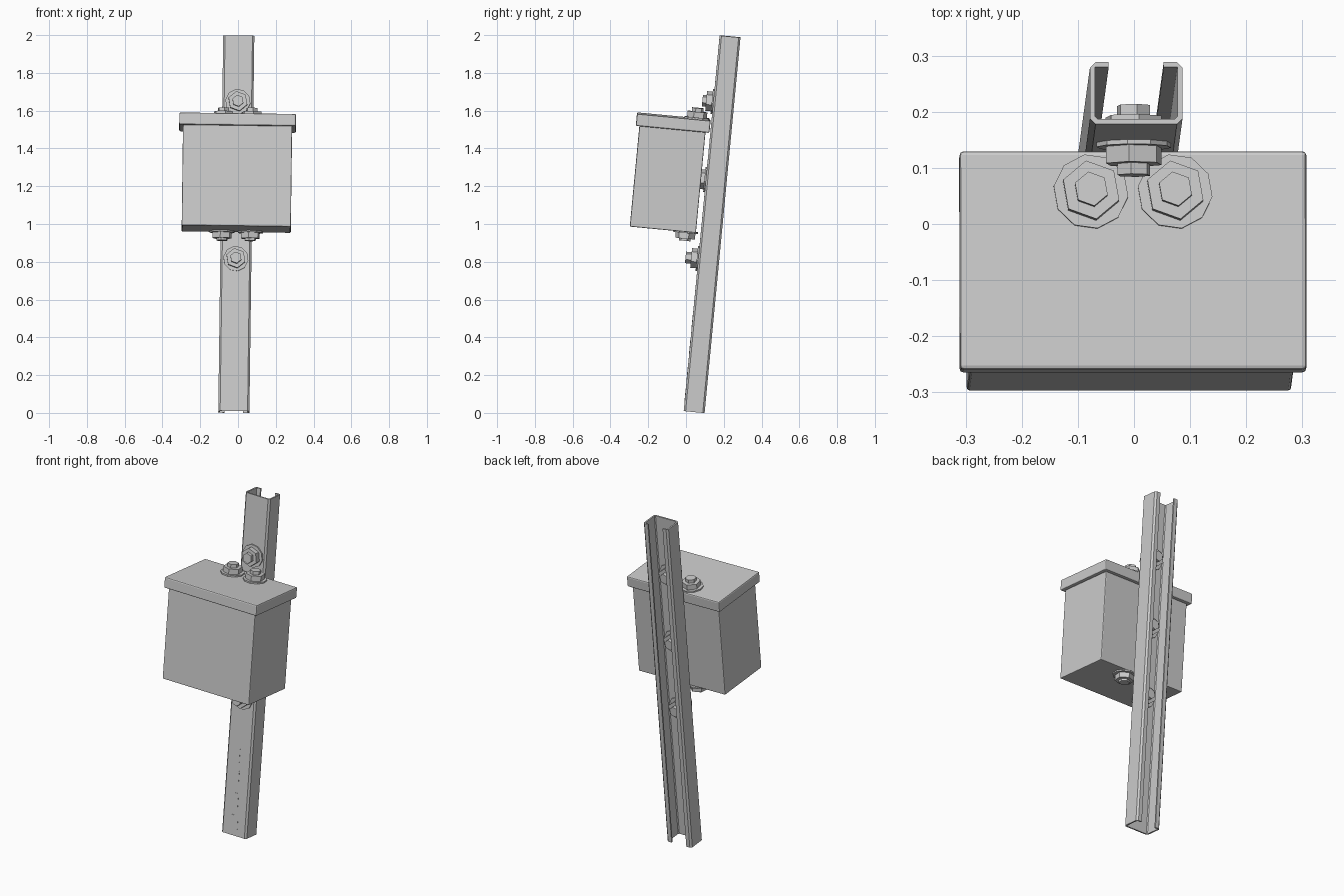
import bpy, bmesh
from math import radians, pi
from mathutils import Matrix, Vector, Euler

cube = bpy.data.objects.get("Cube")
if cube:
    bpy.data.objects.remove(cube)

# One flat grey for everything
grey = bpy.data.materials.new("galvanised grey")
grey.use_nodes = True
colour = (0.6, 0.6, 0.6, 1)
grey.diffuse_color = colour
grey.node_tree.nodes["Principled BSDF"].inputs["Base Color"].default_value = colour

# The whole assembly leans back, and very slightly sideways
LEAN = (Matrix.Translation((-0.022, -0.012, 0.0105))
        @ Euler((radians(-5.46), radians(0.75), 0)).to_matrix().to_4x4())


def finish(name, bm, place=Matrix(), bevel=0):
    bmesh.ops.recalc_face_normals(bm, faces=bm.faces)
    mesh = bpy.data.meshes.new(name)
    bm.to_mesh(mesh)
    bm.free()
    mesh.materials.append(grey)
    ob = bpy.data.objects.new(name, mesh)
    bpy.context.collection.objects.link(ob)
    ob.matrix_world = LEAN @ place
    if bevel:
        mod = ob.modifiers.new("soft_edges", 'BEVEL')
        mod.width = bevel
        mod.segments = 2
    return ob


def box(name, low, high, bevel=0):
    low, high = Vector(low), Vector(high)
    bm = bmesh.new()
    bmesh.ops.create_cube(bm, size=1)
    bmesh.ops.scale(bm, vec=high - low, verts=bm.verts)
    bmesh.ops.translate(bm, vec=(low + high) / 2, verts=bm.verts)
    return finish(name, bm, bevel=bevel)


def prism(name, outline, depth, place=Matrix()):
    """Extrude a closed xy outline along z."""
    bm = bmesh.new()
    face = bm.faces.new([bm.verts.new((x, y, 0)) for x, y in outline])
    grown = bmesh.ops.extrude_face_region(bm, geom=[face])
    top = [v for v in grown["geom"] if isinstance(v, bmesh.types.BMVert)]
    bmesh.ops.translate(bm, vec=(0, 0, depth), verts=top)
    return finish(name, bm, place)


def fastener(name, spot, axis, stud=0.02):
    """Washer, hex nut and hex stud end stacked along an axis."""
    turn = Vector(axis).to_track_quat('Z', 'Y').to_matrix().to_4x4()
    place = Matrix.Translation(spot) @ turn
    bm = bmesh.new()
    z = 0
    for sides, radius, height in ((10, 0.067, 0.008), (6, 0.053, 0.03), (6, 0.031, stud)):
        bmesh.ops.create_cone(
            bm, cap_ends=True, segments=sides, radius1=radius, radius2=radius, depth=height,
            matrix=Matrix.Translation((0, 0, z + height / 2)) @ Matrix.Rotation(pi / 18, 4, 'Z'))
        z += height
    return finish(name, bm, place)


# Channel post, open at the back with inward lips
W, D, T, LIP, C = 0.0825, 0.111, 0.009, 0.049, 0.01
half = [(W - C, 0), (W, C), (W, D - C), (W - C, D), (LIP, D),
        (LIP, D - T), (W - T, D - T), (W - T, T + C / 2), (W - T - C / 2, T)]
prism("channel_post", half + [(-x, y) for x, y in reversed(half)], 1.997)

# Adjustment slots on the post front, narrowing upward
for i, width in enumerate((0.045, 0.03, 0.02, 0.01)):
    z = 0.08 + 0.13 * i
    box(f"post_slot_{i + 1}", (-width / 2, -0.001, z - 0.04), (width / 2, 0.002, z + 0.04))

# Enclosure
box("enclosure_body", (-0.289, -0.377, 0.948), (0.289, -0.026, 1.5), 0.005)
box("enclosure_lid", (-0.309, -0.396, 1.482), (0.309, -0.005, 1.546), 0.007)

# Lid and base fasteners
for side, x in (("left", 0.075), ("right", -0.075)):
    fastener(f"lid_nut_{side}", (x, -0.078, 1.546), (0, 0, 1))
    fastener(f"base_nut_{side}", (x, -0.08, 0.948), (0, 0, -1), 0.012)

# Post fasteners, on both faces of the web
for label, z, stud in (("lower", 0.81, 0.03), ("middle", 1.23, 0.02), ("upper", 1.645, 0.02)):
    fastener(f"post_nut_front_{label}", (0, 0, z), (0, -1, 0), stud)
    fastener(f"post_nut_back_{label}", (0, T, z), (0, 1, 0))
